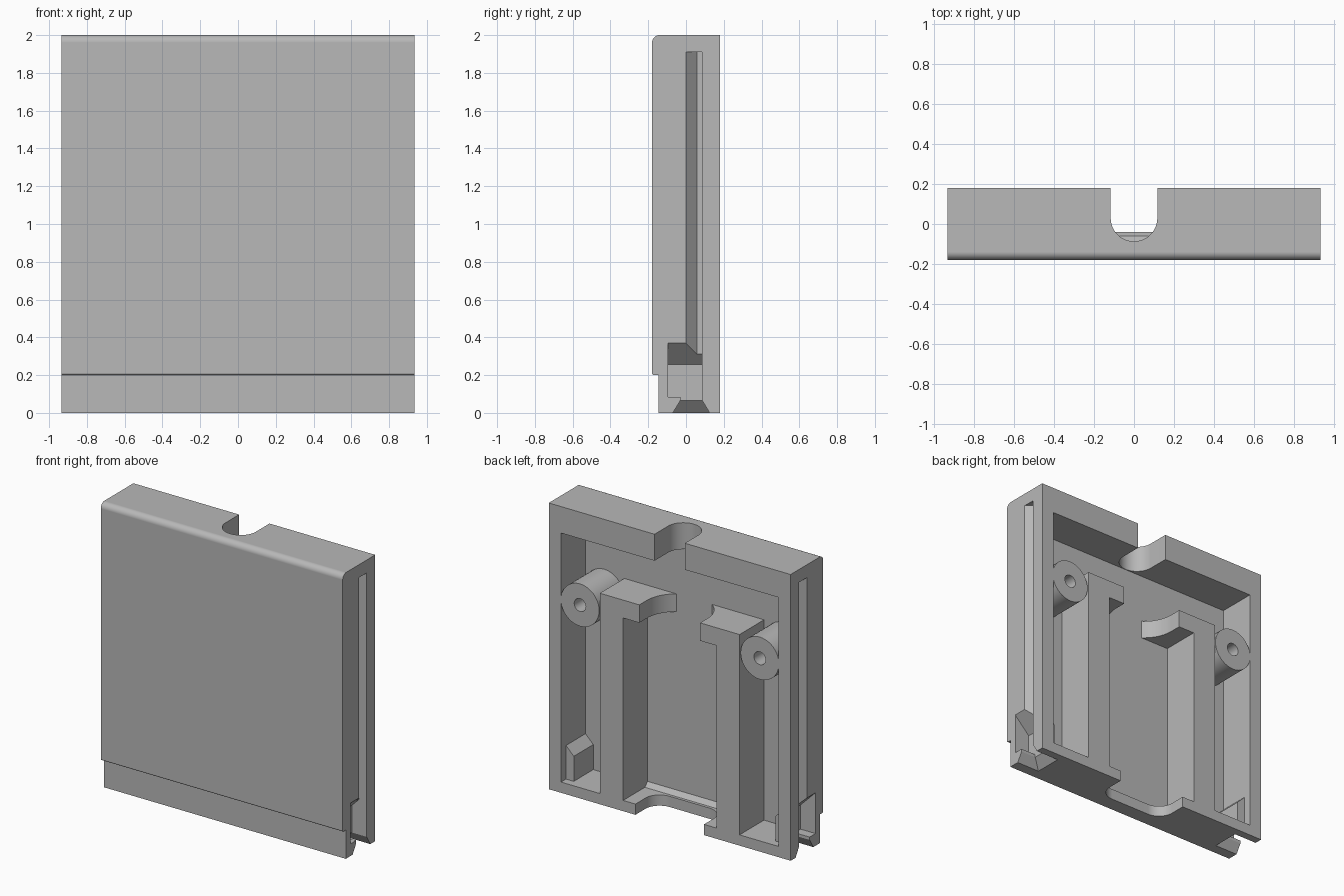
import bpy, bmesh
from math import sin, cos, pi

cube = bpy.data.objects.get("Cube")
if cube:
    bpy.data.objects.remove(cube)

grey = bpy.data.materials.new("plain_grey")
grey.use_nodes = True
COLOUR = (0.48, 0.48, 0.48, 1)
grey.diffuse_color = COLOUR
grey.node_tree.nodes["Principled BSDF"].inputs["Base Color"].default_value = COLOUR


def add(name, bm):
    bmesh.ops.recalc_face_normals(bm, faces=bm.faces)
    mesh = bpy.data.meshes.new(name)
    bm.to_mesh(mesh)
    bm.free()
    mesh.materials.append(grey)
    ob = bpy.data.objects.new(name, mesh)
    bpy.context.collection.objects.link(ob)
    return ob


def prism(name, pts, axis, lo, hi):
    """Extrude a 2D profile along an axis from lo to hi."""
    place = {"x": lambda a, b, t: (t, a, b),
             "y": lambda a, b, t: (a, t, b),
             "z": lambda a, b, t: (a, b, t)}[axis]
    bm = bmesh.new()
    ends = [[bm.verts.new(place(a, b, t)) for a, b in pts] for t in (lo, hi)]
    for ring in ends:
        bm.faces.new(ring)
    n = len(pts)
    for i in range(n):
        j = (i + 1) % n
        bm.faces.new((ends[0][i], ends[0][j], ends[1][j], ends[1][i]))
    return add(name, bm)


def box(name, x, y, z):
    return prism(name, [(x[0], y[0]), (x[1], y[0]), (x[1], y[1]), (x[0], y[1])], "z", *z)


def frustum(name, low, high):
    """Hull of two rectangles, each given as x range, y range, z."""
    bm = bmesh.new()
    for xs, ys, z in (low, high):
        for x in xs:
            for y in ys:
                bm.verts.new((x, y, z))
    bmesh.ops.convex_hull(bm, input=bm.verts)
    return add(name, bm)


def arc(cx, cy, r, start, end, n):
    angles = [start + (end - start) * i / n for i in range(n + 1)]
    return [(cx + r * cos(a), cy + r * sin(a)) for a in angles]


def activate(ob):
    bpy.ops.object.select_all(action="DESELECT")
    ob.select_set(True)
    bpy.context.view_layer.objects.active = ob


def combine(target, tool, operation="DIFFERENCE"):
    activate(target)
    mod = target.modifiers.new("combine", "BOOLEAN")
    mod.operation = operation
    mod.solver = "EXACT"
    mod.object = tool
    bpy.ops.object.modifier_apply(modifier=mod.name)
    bpy.data.objects.remove(tool)


def finish(ob):
    activate(ob)
    bpy.ops.object.shade_smooth_by_angle(angle=pi / 6)
    mod = ob.modifiers.new("flat_normals", "WEIGHTED_NORMAL")
    mod.keep_sharp = True


W, BACK, FRONT, FLOOR = 0.935, 0.18, -0.18, -0.09

# Shell: side profile with rounded top front edge and a stepped-back lower lip
profile = [(BACK, 0), (BACK, 2)]
profile += arc(FRONT + 0.04, 1.96, 0.04, pi / 2, pi, 8)
profile += arc(FRONT + 0.012, 0.212, 0.012, pi, 1.5 * pi, 4)
profile += [(-0.145, 0.2), (-0.145, 0)]
shell = prism("shell", profile, "x", -W, W)

# Open pocket in the back
combine(shell, box("pocket", (-0.84, 0.84), (FLOOR, 0.3), (0.075, 1.815)))

# Finger notch through the top wall
notch = [(0.117, 0.3)] + arc(0, 0.03, 0.117, 0, -pi, 24) + [(-0.117, 0.3)]
combine(shell, prism("top_notch", notch, "z", 1.7, 2.1))

# Wide notch with rounded corners through the bottom wall
notch = [(0.265, 0.3)] + arc(0.155, 0.07, 0.11, 0, -pi / 2, 10)
notch += arc(-0.155, 0.07, 0.11, -pi / 2, -pi, 10) + [(-0.265, 0.3)]
combine(shell, prism("bottom_notch", notch, "z", -0.1, 0.2))

for s in (1, -1):
    def mirrored(pts):
        return [(s * a, b) for a, b in pts]

    def span(a, b):
        return tuple(sorted((s * a, s * b)))

    # Housing inside the pocket around the side recess
    bump = mirrored([(0.87, 0.05), (0.78, 0.05), (0.78, 0.25), (0.87, 0.34)])
    combine(shell, prism("recess_housing", bump, "y", FLOOR - 0.02, 0.125), "UNION")

    # Long side slot with one slanted wall
    slot = mirrored([(0.945, -0.01), (0.877, 0.058), (0.877, 0.085), (0.945, 0.085)])
    combine(shell, prism("side_slot", slot, "z", 0.2, 1.91))

    # Catch recess with a ramped ceiling
    recess = mirrored([(0.945, 0.38), (0.82, 0.255), (0.82, 0.085), (0.945, 0.085)])
    combine(shell, prism("catch_recess", recess, "y", -0.095, 0.0855))

    # Entry channel and its flared mouth at the base
    combine(shell, box("entry_channel", span(0.8195, 0.95), (-0.03, 0.086), (-0.05, 0.12)))
    combine(shell, frustum("flared_mouth",
                           (span(0.749, 0.95), (-0.076, 0.131), -0.01),
                           (span(0.819, 0.95), (-0.03, 0.0865), 0.065)))

    side = "right" if s < 0 else "left"

    # Upright rail with a hooked head
    outline = mirrored([(0.54, 0.075), (0.54, 1.475), (0.1, 1.475), (0.1, 1.35),
                        (0.36, 1.35), (0.36, 0.075)])
    rail = prism(side + "_rail", outline, "y", FLOOR, BACK)
    curve = [(0.235, 0.3)] + arc(0, 0.1, 0.235, 0, -pi, 40) + [(-0.235, 0.3)]
    combine(rail, prism("rail_curve", curve, "z", 1.2, 1.6))
    finish(rail)

    # Screw boss between rail and side wall
    boss = prism(side + "_screw_boss", arc(s * 0.695, 1.35, 0.148, 0, 2 * pi, 40)[:-1],
                 "y", FLOOR, BACK - 0.002)
    hole = arc(s * 0.695, 1.35, 0.045, 0, 2 * pi, 24)[:-1]
    combine(boss, prism("screw_hole", hole, "y", FLOOR + 0.03, 0.3))
    finish(boss)

finish(shell)

# Small ramp where the pocket floor meets the bottom wall
prism("floor_ramp", [(FLOOR, 0.075), (-0.06, 0.075), (FLOOR, 0.105)], "x", -0.36, 0.36)
